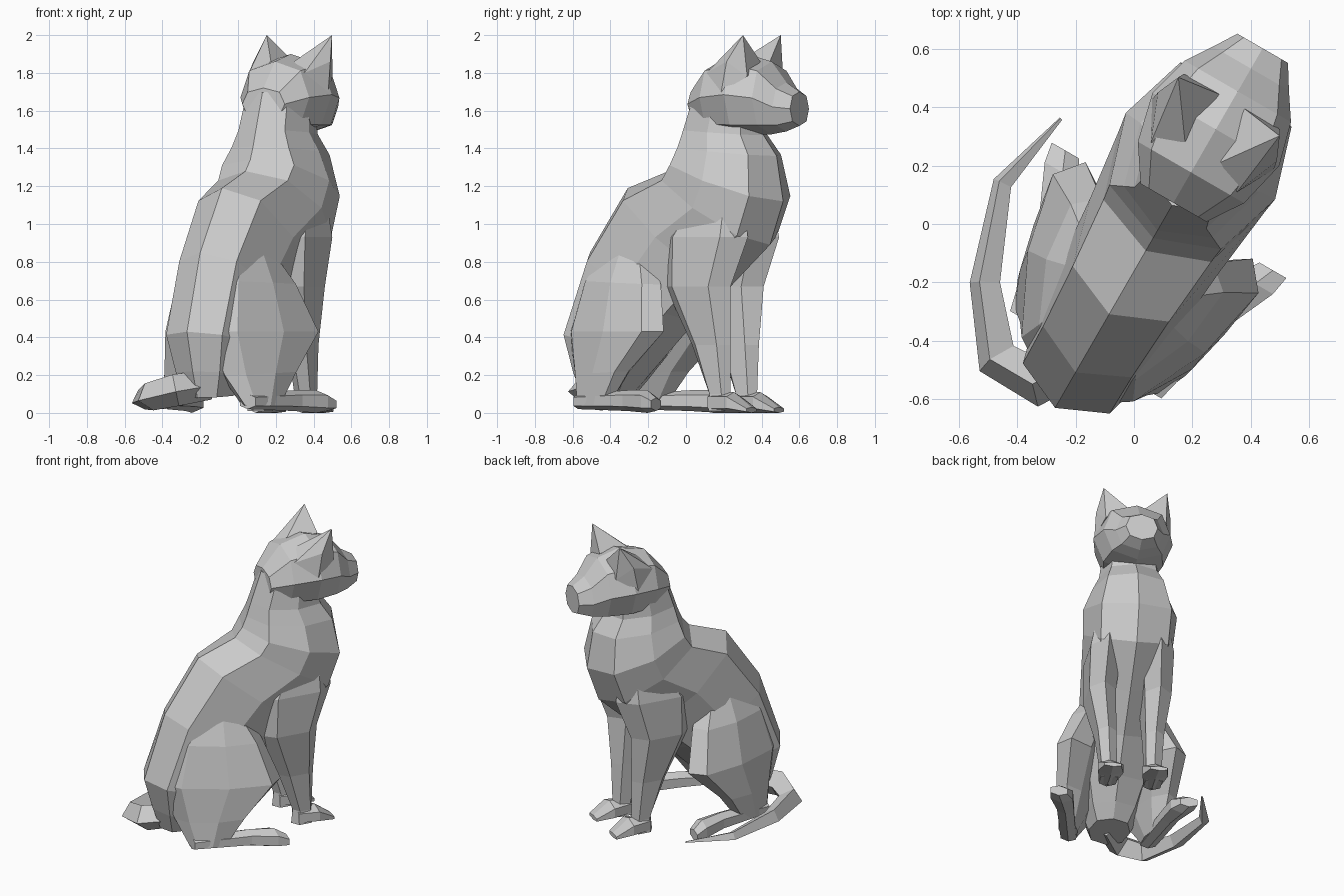
import bpy, bmesh, math
from mathutils import Vector

# The animal is modelled along its own +x axis, then turned to face diagonally.
TURN = math.radians(60)
SHIFT = (0.07, -0.04, 0)


def finish(name, bm):
    bmesh.ops.recalc_face_normals(bm, faces=bm.faces)
    mesh = bpy.data.meshes.new(name)
    bm.to_mesh(mesh)
    bm.free()
    ob = bpy.data.objects.new(name, mesh)
    bpy.context.collection.objects.link(ob)
    ob.rotation_euler.z = TURN
    ob.location = SHIFT
    return ob


def loft(name, stations, n=8):
    """Each station: two opposite points of a ring and its sideways half width."""
    bm = bmesh.new()
    rings = []
    for a, b, w in stations:
        a, b = Vector(a), Vector(b)
        ring = []
        for i in range(n):
            t = 2 * math.pi * i / n
            c, s = (math.copysign(abs(k) ** 0.85, k) for k in (math.cos(t), math.sin(t)))
            ring.append(bm.verts.new((a + b) / 2 + (b - a) / 2 * c + Vector((0, w * s, 0))))
        rings.append(ring)
    for r, q in zip(rings, rings[1:]):
        for i in range(n):
            j = (i + 1) % n
            bm.faces.new((r[i], r[j], q[j], q[i]))
    bm.faces.new(rings[0])
    bm.faces.new(rings[-1])
    return finish(name, bm)


def upright(u, v, z0, z1, w):
    return ((u, v, z0), (u, v, z1), w)


def level(u0, u1, v, z, w):
    return ((u0, v, z), (u1, v, z), w)


# Torso and neck: rings from back line to belly / chest line
loft("torso", [
    ((-0.57, 0, 0.08), (-0.28, 0, 0.10), 0.13),
    ((-0.62, 0, 0.22), (-0.20, 0, 0.18), 0.18),
    ((-0.68, 0, 0.43), (-0.08, 0, 0.30), 0.23),
    ((-0.54, 0, 0.85), (0.10, 0, 0.48), 0.235),
    ((-0.31, 0, 1.19), (0.32, 0, 0.67), 0.255),
    ((-0.06, 0, 1.28), (0.56, 0, 0.89), 0.285),
    ((-0.01, 0, 1.34), (0.64, 0, 1.12), 0.295),
    ((0.02, 0, 1.41), (0.60, 0, 1.36), 0.235),
    ((0.05, 0, 1.50), (0.52, 0, 1.47), 0.19),
    ((0.12, 0, 1.70), (0.50, 0, 1.60), 0.17)])

# Head with tapering muzzle
loft("head", [
    upright(0.13, 0, 1.55, 1.72, 0.13),
    upright(0.25, 0, 1.48, 1.86, 0.21),
    upright(0.42, 0, 1.47, 1.90, 0.25),
    upright(0.57, 0, 1.475, 1.86, 0.21),
    upright(0.66, 0, 1.49, 1.75, 0.15),
    upright(0.74, 0, 1.52, 1.70, 0.10)])

for label, s in (("left", 1), ("right", -1)):
    # Ears, rooted in the sides of the skull
    bm = bmesh.new()
    for p in ((0.53, 0.05, 1.86), (0.33, 0.07, 1.86), (0.43, 0.235, 1.86),
              (0.40, 0.24, 1.70), (0.27, 0.17, 1.80), (0.53, 0.19, 1.78), (0.51, 0.20, 2.0)):
        bm.verts.new((p[0], p[1] * s, p[2]))
    bmesh.ops.convex_hull(bm, input=bm.verts)
    finish(label + "_ear", bm)

    # Front legs growing out of the shoulder, and paws
    loft(label + "_front_leg", [
        level(0.16, 0.48, 0.15 * s, 1.14, 0.08),
        level(0.00, 0.52, 0.165 * s, 0.93, 0.11),
        level(0.02, 0.42, 0.175 * s, 0.67, 0.095),
        level(0.17, 0.405, 0.15 * s, 0.36, 0.065),
        level(0.27, 0.40, 0.14 * s, 0.10, 0.055),
        level(0.26, 0.41, 0.14 * s, 0.01, 0.06)], 6)
    loft(label + "_front_paw", [
        upright(0.29, 0.14 * s, 0.0, 0.11, 0.06),
        upright(0.42, 0.14 * s, 0.0, 0.11, 0.09),
        upright(0.53, 0.145 * s, 0.0, 0.03, 0.06)], 6)

    # Haunches blending out of the torso, narrowing down to the heels
    loft(label + "_haunch", [
        ((-0.34, 0.07 * s, 0.95), (-0.12, 0.12 * s, 0.90), 0.08),
        ((-0.53, 0.07 * s, 0.70), (0.02, 0.22 * s, 0.68), 0.135),
        ((-0.62, 0.08 * s, 0.43), (0.10, 0.33 * s, 0.43), 0.145),
        ((-0.54, 0.15 * s, 0.20), (-0.12, 0.32 * s, 0.22), 0.105),
        ((-0.48, 0.24 * s, 0.04), (-0.25, 0.30 * s, 0.04), 0.06)])

    # Long splayed hind feet
    loft(label + "_hind_foot", [
        upright(-0.47, 0.25 * s, 0.02, 0.10, 0.055),
        upright(-0.12, 0.33 * s, 0.01, 0.12, 0.06),
        upright(0.03, 0.38 * s, 0.0, 0.12, 0.08),
        upright(0.10, 0.41 * s, 0.01, 0.08, 0.06)], 6)

# Tail sweeping round the left side
curve = bpy.data.curves.new("tail", "CURVE")
curve.dimensions = "3D"
curve.bevel_depth = 1.0
curve.bevel_resolution = 0
curve.use_fill_caps = True
path = [(-0.15, -0.44, 0.15, 0.08), (-0.33, -0.54, 0.12, 0.085), (-0.47, -0.46, 0.085, 0.075),
        (-0.51, -0.20, 0.07, 0.055), (-0.45, 0.14, 0.05, 0.035), (-0.25, 0.36, 0.04, 0.006)]
spline = curve.splines.new("POLY")
spline.points.add(len(path) - 1)
spline.use_smooth = False
for point, (x, y, z, r) in zip(spline.points, path):
    point.co = (x, y, z, 1)
    point.radius = r
bpy.context.collection.objects.link(bpy.data.objects.new("tail", curve))
